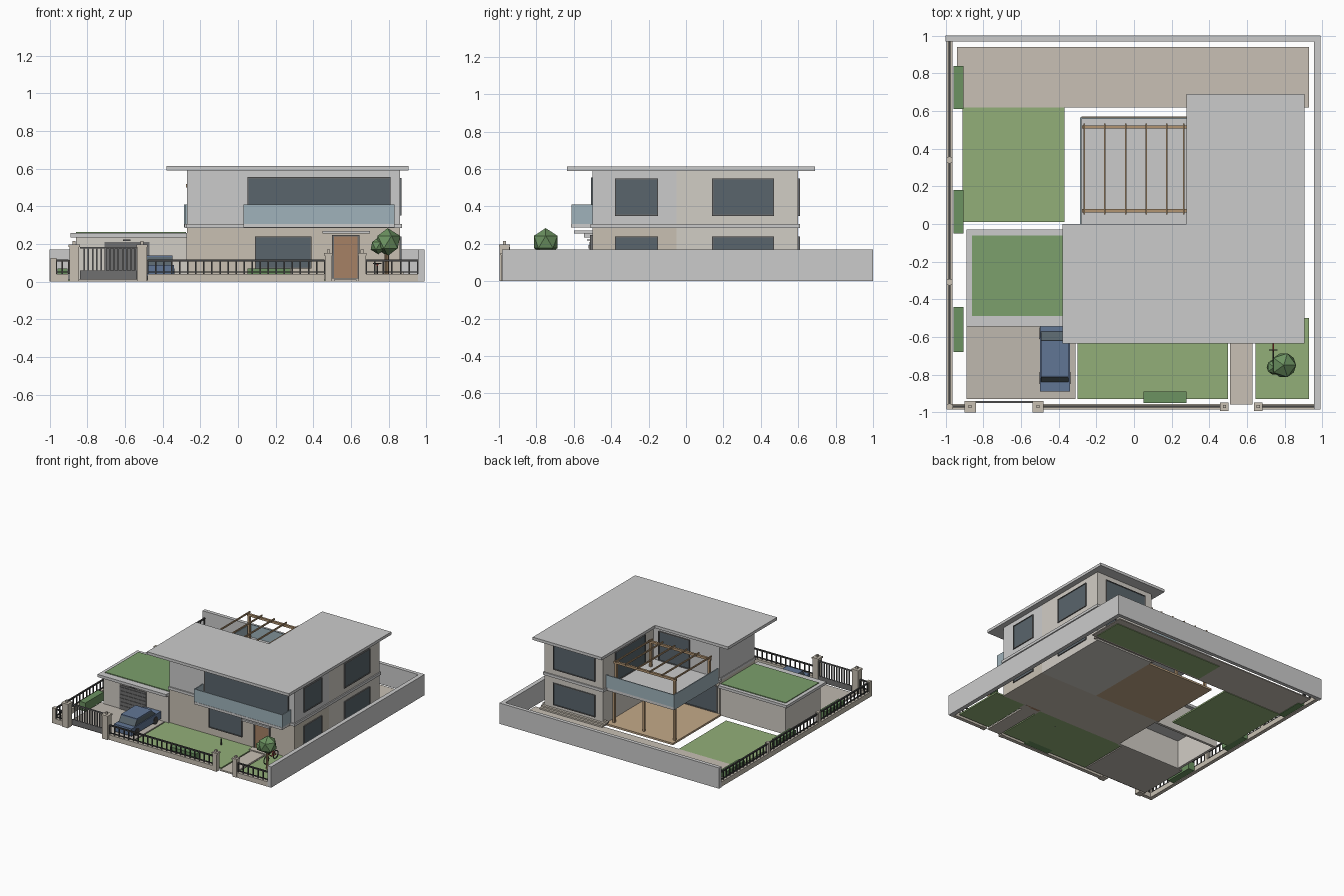
import bpy, bmesh, math
from mathutils import Matrix, Vector

if "Cube" in bpy.data.objects:
    bpy.data.objects.remove(bpy.data.objects["Cube"])

COL = dict(grey=(.68, .68, .68), stone=(.58, .53, .45), beige=(.64, .61, .56), pave=(.58, .53, .46),
           drive=(.52, .48, .43), lawn=(.29, .43, .19), roofgrass=(.2, .35, .15), hedge=(.15, .29, .12),
           glass=(.1, .13, .15), pane=(.35, .45, .5), wood=(.45, .3, .17), deck=(.55, .4, .25),
           door=(.38, .22, .13), black=(.06, .06, .06), dark=(.16, .16, .16), car=(.12, .18, .3), red=(.6, .08, .06))


def mat(key):
    m = bpy.data.materials.get(key)
    if not m:
        m = bpy.data.materials.new(key)
        m.diffuse_color = (*COL[key], 1)
        m.use_nodes = True
        m.node_tree.nodes["Principled BSDF"].inputs["Base Color"].default_value = m.diffuse_color
    return m


def finish(name, bm, key):
    me = bpy.data.meshes.new(name)
    bm.to_mesh(me)
    bm.free()
    ob = bpy.data.objects.new(name, me)
    bpy.context.collection.objects.link(ob)
    me.materials.append(mat(key))
    return ob


def boxes(name, key, *dims):
    """Several axis-aligned boxes (x0, x1, y0, y1, z0, z1) in one object."""
    bm = bmesh.new()
    for x0, x1, y0, y1, z0, z1 in dims:
        m = Matrix.Translation(((x0+x1)/2, (y0+y1)/2, (z0+z1)/2)) @ Matrix.Diagonal((x1-x0, y1-y0, z1-z0, 1))
        bmesh.ops.create_cube(bm, size=1, matrix=m)
    return finish(name, bm, key)


def prism(name, key, pts, z0, z1):
    bm = bmesh.new()
    f = bm.faces.new([bm.verts.new((x, y, z0)) for x, y in pts])
    r = bmesh.ops.extrude_face_region(bm, geom=[f])
    bmesh.ops.translate(bm, vec=(0, 0, z1-z0), verts=[v for v in r['geom'] if isinstance(v, bmesh.types.BMVert)])
    bmesh.ops.recalc_face_normals(bm, faces=bm.faces)
    return finish(name, bm, key)


def rods(name, key, r, *segs, sides=8):
    """Round bars between pairs of points."""
    bm = bmesh.new()
    for a, b in segs:
        a, b = Vector(a), Vector(b)
        m = Matrix.Translation((a+b)/2) @ (b-a).to_track_quat('Z', 'Y').to_matrix().to_4x4()
        bmesh.ops.create_cone(bm, cap_ends=True, segments=sides, radius1=r, radius2=r, depth=(b-a).length, matrix=m)
    return finish(name, bm, key)


# Ground patches
boxes("back_paving", "pave", (-.94, .93, .62, .94, .004, .012))
boxes("back_lawn_base", "lawn", (-.1, .9, .64, .88, 0, .004))
boxes("lawns", "lawn", (-.91, -.37, .01, .62, 0, .012), (-.3, .5, -.93, -.5, 0, .012), (.645, .93, -.93, -.5, 0, .012))
boxes("entry_path", "pave", (.51, .63, -.96, -.5, 0, .012))
boxes("driveway", "drive", (-.89, -.31, -.93, -.5, 0, .012))
boxes("rear_deck", "deck", (-.28, .33, -.05, .57, 0, .015))
boxes("rear_steps", "stone", *[(.32 - .01*i, .88, .58, .66 - .02*i, .012*i, .012*i + .012) for i in range(1, 4)])

# Boundary walls
boxes("tall_walls", "grey", (-1, .99, .97, 1, 0, .17), (.955, .99, -.985, .97, 0, .17))
boxes("low_walls", "stone", (-.995, -.965, -.985, .97, 0, .04), (-.965, -.9, -.985, -.955, 0, .04),
      (-.48, .46, -.985, -.955, 0, .04), (.68, .955, -.985, -.955, 0, .04))
boxes("low_piers", "stone", *[(-.995, -.965, y-.015, y+.015, .04, .125) for y in (-.97, -.31, .34)])
for name, xs, w, h in (("gate_pillar", (-.87, -.51), .026, .185), ("entry_pillar", (.48, .66), .019, .14)):
    for x in xs:
        boxes(name, "stone", (x-w, x+w, -.97-w, -.97+w, 0, h), (x-w-.004, x+w+.004, -.974-w, -.966+w, h, h+.012))
        boxes(name + "_finial", "stone", (x-.008, x+.008, -.978, -.962, h+.012, h+.03))

# Railings
bars = []
for a, b in ((-.965, -.9), (-.48, .46), (.68, .955)):
    n = max(1, round((b-a)/.043))
    bars += [(a+(b-a)*i/n-.004, a+(b-a)*i/n+.004, -.974, -.966, .04, .115) for i in range(n+1)]
    bars += [(a, b, -.976, -.964, .108, .118), (a, b, -.974, -.966, .048, .054)]
bars += [(-.984, -.976, -.95+i*.0435-.004, -.95+i*.0435+.004, .04, .115) for i in range(45)]
bars += [(-.986, -.974, -.96, .97, .108, .118), (-.984, -.976, -.96, .97, .048, .054)]
boxes("railings", "black", *bars)

# Driveway gate
gate = [(-.84, -.54, -.948, -.942, .012, .05), (-.84, -.54, -.95, -.94, .175, .184), (-.84, -.54, -.95, -.94, .05, .058)]
gate += [(-.84+i*.0227-.004, -.84+i*.0227+.004, -.949, -.941, .02, .18) for i in range(1, 14)]
boxes("drive_gate", "dark", *gate)


# House storeys
def ell(x0, x1, y0, y1, xi, yi):
    return [(x0, y0), (x1, y0), (x1, y1), (xi, y1), (xi, yi), (x0, yi)]


boxes("ground_front_block", "stone", (-.27, .86, -.5, -.05, 0, .285))
boxes("ground_rear_wing", "beige", (.33, .86, -.05, .6, 0, .285))
boxes("upper_front_block", "grey", (-.27, .86, -.5, -.05, .305, .59))
boxes("upper_rear_wing", "beige", (.33, .86, -.05, .6, .305, .59))
prism("floor_band", "grey", ell(-.275, .87, -.51, .61, .32, -.04), .285, .307)
prism("main_roof", "grey", ell(-.38, .905, -.635, .69, .28, 0), .59, .613)


# Windows: glass with a slim dark frame, on each wall
def window(name, axis, wall, sgn, a, b, z0, z1):
    def bar(a0, a1, c0, c1, d):
        w = sorted((wall - sgn*.004, wall + sgn*d))
        return (a0, a1, *w, c0, c1) if axis == 'y' else (*w, a0, a1, c0, c1)
    t, m = .006, (a+b)/2
    boxes(name, "glass", bar(a, b, z0, z1, .004))
    boxes(name + "_frame", "dark", bar(a, a+t, z0, z1, .009), bar(b-t, b, z0, z1, .009), bar(a, b, z0, z0+t, .009),
          bar(a, b, z1-t, z1, .009))


for z0, z1 in ((.06, .24), (.35, .55)):
    window("side_window", 'x', .86, 1, -.38, -.15, z0, z1)
    window("side_window", 'x', .86, 1, .14, .47, z0, z1)
    window("rear_window", 'y', .6, 1, .4, .78, z0, z1)
window("balcony_window", 'y', -.5, -1, .05, .81, .31, .555)
window("front_window", 'y', -.5, -1, .09, .39, .07, .24)
window("terrace_door", 'y', -.05, 1, 0, .28, .31, .55)
window("garden_door", 'y', -.05, 1, -.25, .2, .02, .24)
window("wing_terrace_door", 'x', .33, -1, .06, .45, .31, .55)

# Front door and canopy
boxes("front_door", "door", (.51, .635, -.51, -.49, 0, .24))
boxes("door_frame", "dark", (.5, .51, -.514, -.49, 0, .248), (.635, .645, -.514, -.49, 0, .248), (.5, .645, -.514, -.49, .24, .248))
boxes("door_canopy", "grey", (.45, .7, -.6, -.5, .256, .27))
boxes("door_step", "pave", (.49, .655, -.56, -.5, 0, .02))

# Front balcony and rear terrace
boxes("balcony_slab", "grey", (.03, .83, -.615, -.5, .287, .307))
boxes("balcony_glass", "pane", (.03, .83, -.613, -.605, .3, .41), (.03, .038, -.613, -.5, .3, .41), (.822, .83, -.613, -.5, .3, .41))
boxes("terrace_slab", "grey", (-.285, .33, -.05, .565, .285, .307))
boxes("terrace_glass", "pane", (-.287, .33, .557, .565, .29, .41), (-.287, -.279, -.01, .565, .29, .41))

# Pergola and terrace posts
posts = [(x-.009, x+.009, y-.009, y+.009, .307, .51) for x in (-.26, .27) for y in (.07, .515)]
posts += [(x-.009, x+.009, .506, .524, .015, .285) for x in (-.26, .02, .29)]
posts += [(-.275, .29, y-.009, y+.009, .5, .518) for y in (.07, .515)]
boxes("pergola", "wood", *posts)
boxes("pergola_rafters", "wood", *[(x-.004, x+.004, .05, .535, .518, .53) for x in (-.265, -.155, -.045, .065, .175, .265)])

# Garage: open shell with planted roof
boxes("garage_walls", "beige", (-.86, -.27, -.51, -.49, 0, .24), (-.86, -.84, -.49, -.08, 0, .24), (-.86, -.27, -.08, -.06, 0, .24))
boxes("garage_roof", "grey", (-.89, -.27, -.545, -.03, .235, .257))
boxes("roof_garden", "roofgrass", (-.86, -.275, -.49, -.06, .25, .263))
boxes("garage_door", "dark", (-.71, -.47, -.516, -.5, .012, .21), *[(-.705, -.475, -.52, -.51, .025+i*.03, .045+i*.03) for i in range(6)])
boxes("garage_light", "dark", (-.61, -.57, -.53, -.51, .217, .223))

# Planting
boxes("hedges", "hedge", (-.96, -.905, .61, .84, 0, .07), (-.96, -.905, -.05, .18, 0, .07), (-.96, -.905, -.68, -.44, 0, .07),
      (.05, .28, -.95, -.89, 0, .07))
rods("tree_trunk", "wood", .011, ((.79, -.75, 0), (.79, -.75, .18)))
bm = bmesh.new()
for c, r in (((.795, -.75, .21), .074), ((.745, -.76, .19), .045)):
    bmesh.ops.create_icosphere(bm, subdivisions=1, radius=r, matrix=Matrix.Translation(c))
finish("tree_crown", bm, "hedge")
rods("garden_bollard", "black", .006, ((.27, -.6, 0), (.27, -.6, .06)))

# Parked car
boxes("car_body", "car", (-.5, -.34, -.89, -.5, .028, .088))
cabin = boxes("car_cabin", "glass", (-.493, -.347, -.84, -.57, .088, .132))
for v in cabin.data.vertices:
    if v.co.z > .1:
        v.co.y += .03 if v.co.y < -.7 else -.05
boxes("car_roof", "car", (-.493, -.347, -.812, -.62, .13, .14))
rods("car_wheels", "black", .03, *[((x, y, .04), (x+.025, y, .04)) for x in (-.503, -.362) for y in (-.82, -.58)], sides=16)

# Bicycle leaning near the tree
for y in (-.69, -.57):
    bpy.ops.mesh.primitive_torus_add(location=(.74, y, .048), rotation=(0, math.pi/2, 0), major_radius=.031,
                                     minor_radius=.004, major_segments=16, minor_segments=6)
    bpy.context.object.name = "bicycle_wheel"
    bpy.context.object.data.materials.append(mat("black"))
P = [(.74, y, z) for y, z in ((-.69, .048), (-.67, .09), (-.62, .05), (-.6, .09), (-.57, .048))]
rods("bicycle_frame", "red", .004, *[(P[i], P[j]) for i, j in ((0, 1), (1, 2), (2, 3), (1, 3), (3, 4), (2, 4))])
rods("bicycle_handlebar", "black", .003, ((.718, -.67, .097), (.762, -.67, .097)), ((.73, -.6, .095), (.75, -.6, .095)))
